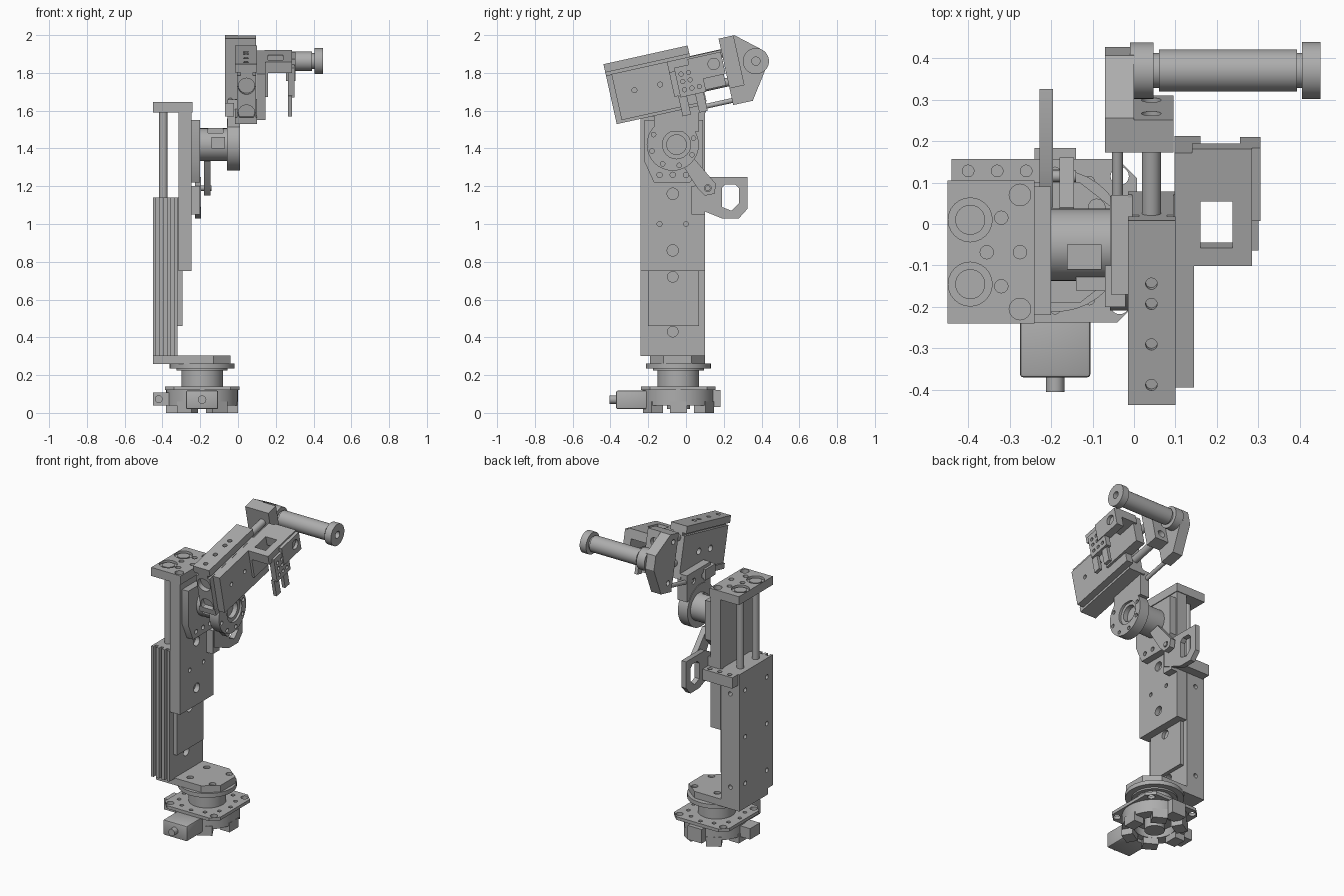
import bpy, bmesh, math
from mathutils import Matrix, Vector

old = bpy.data.objects.get("Cube")
if old:
    bpy.data.objects.remove(old, do_unlink=True)

GREY = (0.42, 0.42, 0.42, 1)
metal = bpy.data.materials.new("machined grey")
metal.diffuse_color = GREY
metal.use_nodes = True
metal.node_tree.nodes["Principled BSDF"].inputs["Base Color"].default_value = GREY

# The tilted head has its own frame: x across, y along the slide, z up from its top face
HEAD = Matrix.Translation((0, -0.437, 1.846)) @ Matrix.Rotation(math.radians(12.5), 4, 'X')
WORLD = Matrix.Identity(4)
TURN = {'X': Matrix.Rotation(math.pi / 2, 4, 'Y'),
        'Y': Matrix.Rotation(-math.pi / 2, 4, 'X'), 'Z': WORLD}
parts = []


def finish(name, bm, frame):
    bmesh.ops.recalc_face_normals(bm, faces=bm.faces)
    bm.transform(frame)
    mesh = bpy.data.meshes.new(name)
    bm.to_mesh(mesh)
    bm.free()
    mesh.materials.append(metal)
    ob = bpy.data.objects.new(name, mesh)
    bpy.context.collection.objects.link(ob)
    parts.append(ob)
    return ob


def box(name, xs, ys, zs, frame=WORLD, bevel=0.0):
    bm = bmesh.new()
    bmesh.ops.create_cube(bm, size=1)
    for v in bm.verts:
        v.co = [r[0] if c < 0 else r[1] for c, r in zip(v.co, (xs, ys, zs))]
    if bevel:
        bmesh.ops.bevel(bm, geom=bm.edges[:], offset=bevel, segments=2,
                        affect='EDGES', profile=0.5)
    return finish(name, bm, frame)


def add_cyl(bm, axis, center, r, length, sides=40):
    bmesh.ops.create_cone(bm, cap_ends=True, segments=sides, radius1=r, radius2=r,
                          depth=length, matrix=Matrix.Translation(center) @ TURN[axis])


def cyl(name, axis, center, r, lo, hi, frame=WORLD, sides=40):
    c = Vector(center)
    c["XYZ".index(axis)] = (lo + hi) / 2
    bm = bmesh.new()
    add_cyl(bm, axis, c, r, hi - lo, sides)
    return finish(name, bm, frame)


def prism(name, axis, pts, lo, hi, frame=WORLD):
    """Extrude an outline: (y, z) points along X, or (x, y) points along Z."""
    place = (lambda a, b: (lo, a, b)) if axis == 'X' else (lambda a, b: (a, b, lo))
    bm = bmesh.new()
    face = bm.faces.new([bm.verts.new(place(*p)) for p in pts])
    new = bmesh.ops.extrude_face_region(bm, geom=[face])["geom"]
    step = (hi - lo, 0, 0) if axis == 'X' else (0, 0, hi - lo)
    bmesh.ops.translate(bm, vec=step, verts=[g for g in new if isinstance(g, bmesh.types.BMVert)])
    return finish(name, bm, frame)


def cut(ob, cutter):
    mod = ob.modifiers.new("cut", 'BOOLEAN')
    mod.operation, mod.solver, mod.object = 'DIFFERENCE', 'EXACT', cutter
    bpy.context.view_layer.objects.active = ob
    bpy.ops.object.modifier_apply(modifier=mod.name)
    parts.remove(cutter)
    bpy.data.objects.remove(cutter, do_unlink=True)


def drill(ob, axis, centers, r, depth, frame=WORLD):
    """Cut round pockets reaching depth to each side of the given centres."""
    bm = bmesh.new()
    for c in centers:
        add_cyl(bm, axis, c, r, 2 * depth, 24)
    cut(ob, finish("cutter", bm, frame))


def ring(cx, cy, r, n, start=0.0):
    return [(cx + r * math.cos(start + math.tau * i / n),
             cy + r * math.sin(start + math.tau * i / n)) for i in range(n)]


# Rotary base
CX, CY = -0.19, -0.04
drum = cyl("base_drum", 'Z', (CX, CY, 0), 0.19, 0.04, 0.12)
drill(drum, 'Z', [(CX, CY, 0.04)], 0.12, 0.05)
for i, (x, y) in enumerate(ring(CX, CY, 0.155, 6)):
    spin = Matrix.Translation((x, y, 0)) @ Matrix.Rotation(math.tau * i / 6, 4, 'Z')
    box("base_foot", (-0.035, 0.035), (-0.045, 0.045), (0, 0.06), spin)
cyl("base_hub", 'Z', (CX, CY, 0), 0.06, 0.02, 0.12)
e, c = 0.197, 0.15
flange = prism("base_flange", 'Z', [(CX + a, CY + b) for a, b in (
    (-e, -c), (-c, -e), (c, -e), (e, -c), (e, c), (c, e), (-c, e), (-e, c))], 0.12, 0.14)
drill(flange, 'Z', [(x, y, 0.14) for x, y in ring(CX, CY, 0.22, 4, math.pi / 4)], 0.022, 0.03)
drill(flange, 'Z', [(x, y, 0.14) for x, y in ring(CX, CY, 0.165, 12)], 0.012, 0.01)
box("base_rear_lug", (-0.24, -0.14), (0.1, 0.183), (0.03, 0.12))
box("base_motor", (-0.275, -0.105), (-0.37, -0.2), (0.02, 0.118), bevel=0.008)
cyl("motor_shaft", 'Y', (CX, 0, 0.07), 0.022, -0.405, -0.36)
side = box("side_connector", (-0.45, -0.36), (-0.11, -0.01), (0.038, 0.108))
drill(side, 'Y', [(-0.42, -0.11, 0.073)], 0.018, 0.02)
cyl("turntable_neck", 'Z', (CX, CY, 0), 0.11, 0.13, 0.24)
cyl("turntable_step", 'Z', (CX, CY, 0), 0.135, 0.225, 0.235)
cyl("turntable_flange", 'Z', (CX, CY, 0), 0.172, 0.235, 0.262)
foot = prism("column_foot", 'Z', [(-0.45, -0.19), (-0.13, -0.19), (-0.04, -0.12), (-0.04, 0.03),
                                  (-0.13, 0.1), (-0.45, 0.1)], 0.26, 0.305)
drill(foot, 'Z', [(x, y, 0.305) for x in (-0.25, -0.09) for y in (-0.13, 0.04)], 0.02, 0.015)

# Fixed column with slots down its front
column = box("column_body", (-0.45, -0.32), (-0.24, 0.1), (0.3, 1.14))
for x in (-0.425, -0.385, -0.345):
    cut(column, box("cutter", (x - 0.009, x + 0.009), (-0.3, -0.215), (0.2, 1.2)))
drill(column, 'X', [(-0.45, y, z) for y in (-0.18, 0.04) for z in (0.42, 0.72, 1.02)], 0.014, 0.03)
drill(column, 'X', [(-0.32, -0.07, z) for z in (0.43, 0.72)], 0.028, 0.03)
drill(column, 'Y', [(-0.385, 0.1, z) for z in (0.4, 1.0)], 0.014, 0.03)
rail = box("column_rail", (-0.325, -0.295), (-0.2, 0.07), (0.46, 1.14))
drill(rail, 'X', [(-0.295, -0.07, 0.72)], 0.028, 0.02)
stop = box("stop_block", (-0.44, -0.22), (0.09, 0.157), (1.07, 1.14))
drill(stop, 'Z', [(x, 0.128, 1.14) for x in (-0.4, -0.33, -0.26)], 0.014, 0.03)
for y in (0.01, -0.145):
    cyl("lift_rod", 'Z', (-0.395, y, 0), 0.022, 1.1, 1.6)

# Lifting carriage and top plate
carriage = box("lift_carriage", (-0.315, -0.245), (-0.24, 0.1), (0.75, 1.6))
drill(carriage, 'X', [(-0.245, -0.07, z) for z in (0.86, 1.16)], 0.03, 0.03)
drill(carriage, 'X', [(-0.245, y, 1.0) for y in (-0.14, 0.0)], 0.013, 0.03)
top = box("top_plate", (-0.45, -0.24), (-0.24, 0.105), (1.59, 1.645))
drill(top, 'Z', [(-0.395, y, 1.645) for y in (0.01, -0.145)], 0.053, 0.015)
drill(top, 'Z', [(-0.275, y, 1.645) for y in (0.07, -0.205)], 0.026, 0.025)
drill(top, 'Z', [(-0.32, 0.015, 1.645), (-0.32, -0.15, 1.645), (-0.355, -0.068, 1.645),
                 (-0.275, -0.068, 1.645)], 0.016, 0.025)
for y in (0.01, -0.145):
    cyl("rod_bolt", 'Z', (-0.395, y, 0), 0.036, 1.62, 1.64)

# Rotary wrist
mount = prism("wrist_mount", 'X', [(-0.22, 1.55), (-0.22, 1.33), (-0.17, 1.22), (0.02, 1.22),
                                   (0.09, 1.3), (0.09, 1.55)], -0.245, -0.2)
drill(mount, 'X', [(-0.2, y, 1.26) for y in (-0.14, -0.07, 0.0)], 0.014, 0.02)
WY, WZ = -0.05, 1.42
body = cyl("wrist_drum", 'X', (0, WY, WZ), 0.087, -0.205, -0.05)
cut(body, box("cutter", (-0.16, -0.08), (-0.11, -0.05), (1.47, 1.56)))
box("wrist_key", (-0.14, -0.07), (-0.16, -0.1), (1.4, 1.46))
disc = prism("wrist_disc", 'X', ring(-0.07, WZ, 0.138, 32), -0.058, 0.01)
bore = [(0.01, WY, WZ)]
drill(disc, 'X', bore, 0.075, 0.015)
drill(disc, 'X', bore, 0.052, 0.045)
drill(disc, 'X', [(0.01, y, z) for y, z in ring(-0.07, WZ, 0.115, 8, 0.3)], 0.012, 0.02)
adapter = box("wrist_adapter", (-0.055, 0.01), (-0.17, 0.07), (1.49, 1.66))
drill(adapter, 'X', [(-0.055, y, 1.6) for y in (-0.1, 0.0)], 0.018, 0.02)
box("front_clamp", (-0.07, -0.02), (-0.2, -0.1), (1.57, 1.64))

# Link arm and cable bracket
arm = prism("link_arm", 'X', [(-0.03, 1.33), (0.04, 1.35), (0.16, 1.21), (0.15, 1.16),
                              (0.1, 1.15), (0.06, 1.19)], -0.18, -0.145)
drill(arm, 'X', [(-0.16, 0.115, 1.19)], 0.018, 0.06)
cyl("link_pin", 'X', (0, 0.115, 1.19), 0.014, -0.21, -0.14)
bracket = prism("cable_bracket", 'X', [(0.04, 1.09), (0.19, 1.03), (0.28, 1.03), (0.325, 1.08),
                                       (0.325, 1.25), (0.13, 1.25), (0.04, 1.2)], -0.228, -0.195)
cut(bracket, prism("cutter", 'X', [(0.19, 1.09), (0.24, 1.07), (0.28, 1.11), (0.28, 1.19),
                                   (0.26, 1.21), (0.21, 1.21), (0.19, 1.19)], -0.3, -0.1))
box("bracket_foot", (-0.25, -0.2), (0.03, 0.1), (1.05, 1.2))

# Tilted head slide
slide = box("head_slide", (-0.005, 0.095), (0.0, 0.456), (-0.325, -0.062), HEAD)
drill(slide, 'Y', [(0.045, 0, v) for v in (-0.12, -0.265)], 0.044, 0.03, HEAD)
drill(slide, 'X', [(-0.005, u, -0.18) for u in (0.16, 0.28)], 0.02, 0.03, HEAD)
box("head_groove_core", (0.012, 0.08), (0.0, 0.456), (-0.07, -0.03), HEAD)
cover = box("head_cover", (-0.015, 0.1), (0.0, 0.456), (-0.045, 0.0), HEAD)
drill(cover, 'Z', [(0.042, u, 0) for u in (0.05, 0.15, 0.25, 0.3)], 0.014, 0.02, HEAD)
box("head_lower_lip", (-0.015, 0.1), (0.0, 0.456), (-0.325, -0.29), HEAD)
table = box("head_carriage", (0.098, 0.145), (0.03, 0.49), (-0.31, -0.06), HEAD)
drill(table, 'X', [(0.145, u, -0.17) for u in (0.13, 0.27)], 0.013, 0.02, HEAD)

# Guide rods, end plate and grip handle
for v in (-0.08, -0.235):
    cyl("guide_rod", 'Y', (0.042, 0, v), 0.023, 0.44, 0.64, HEAD)
cyl("buffer_rod", 'Y', (-0.04, 0, -0.335), 0.013, 0.37, 0.64, HEAD)
end = box("end_plate", (-0.015, 0.095), (0.624, 0.705), (-0.27, 0.0), HEAD)
drill(end, 'Y', [(0.042, 0.705, v) for v in (-0.07, -0.22)], 0.024, 0.03, HEAD)
gusset = prism("handle_gusset", 'X', [(0.624, 0), (0.71, 0), (0.84, -0.11), (0.84, -0.2),
                                      (0.73, -0.36), (0.624, -0.36)], -0.07, 0.0, HEAD)
drill(gusset, 'X', [(-0.07, 0.67, v) for v in (-0.05, -0.3)], 0.016, 0.03, HEAD)
HY, HZ = 0.37, 1.862
cyl("handle_hub", 'X', (0, HY, HZ), 0.068, -0.01, 0.047)
cyl("handle_core", 'X', (0, HY, HZ), 0.042, 0.04, 0.42)
cyl("handle_grip", 'X', (0, HY, HZ), 0.051, 0.06, 0.393)
cap = cyl("handle_cap", 'X', (0, HY, HZ), 0.069, 0.405, 0.45)
drill(cap, 'X', [(0.45, HY, HZ)], 0.022, 0.03)

# Tool frame with window and hanging fork
frame = box("tool_frame", (0.14, 0.285), (0.33, 0.62), (-0.12, -0.06), HEAD)
cut(frame, box("cutter", (0.15, 0.238), (0.375, 0.49), (-0.2, 0.02), HEAD))
box("tool_back", (0.098, 0.16), (0.33, 0.61), (-0.25, -0.06), HEAD)
cheek = box("tool_cheek", (0.255, 0.305), (0.44, 0.62), (-0.19, -0.07), HEAD)
drill(cheek, 'X', [(0.305, 0.57, -0.125)], 0.03, 0.02, HEAD)
plate = box("hole_plate", (0.265, 0.3), (0.36, 0.5), (-0.26, -0.1), HEAD)
drill(plate, 'X', [(0.3, u, v) for u in (0.39, 0.43, 0.47) for v in (-0.14, -0.18, -0.225)],
      0.011, 0.06, HEAD)
for u in (0.35, 0.44):
    box("fork_prong", (0.265, 0.287), (u, u + 0.045), (-0.36, -0.25), HEAD)

# Smooth the round walls and keep the machined edges sharp
bpy.ops.object.select_all(action='DESELECT')
for ob in parts:
    ob.select_set(True)
bpy.context.view_layer.objects.active = parts[0]
bpy.ops.object.shade_smooth_by_angle(angle=math.radians(30))
